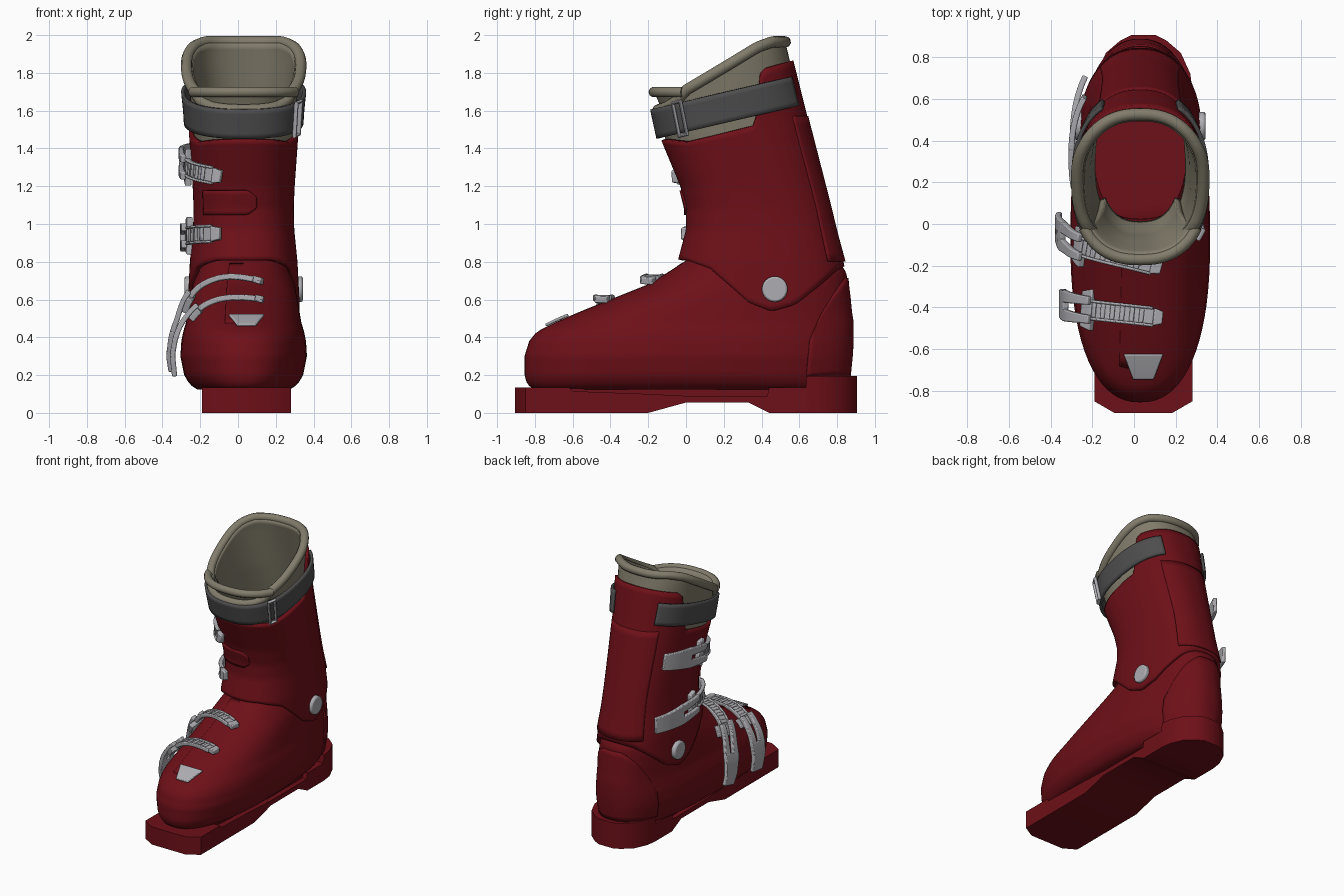
import bpy, bmesh
from math import sin, cos, radians, pi, sqrt
from mathutils import Vector
from mathutils.bvhtree import BVHTree

if "Cube" in bpy.data.objects:
    bpy.data.objects.remove(bpy.data.objects["Cube"])

def mat(name, c):
    m = bpy.data.materials.new(name)
    m.diffuse_color = (*c, 1)
    m.use_nodes = True
    m.node_tree.nodes["Principled BSDF"].inputs["Base Color"].default_value = m.diffuse_color
    return m

RED = mat("red_plastic", (0.155, 0.005, 0.009))
LINER = mat("liner_felt", (0.22, 0.2, 0.145))
STRAP = mat("strap_grey", (0.075, 0.075, 0.075))
METAL = mat("buckle_metal", (0.42, 0.42, 0.45))
CX = 0.03

def interp(tab, v):
    if v <= tab[0][0]:
        return tab[0][1:]
    for a, b in zip(tab, tab[1:]):
        if v <= b[0]:
            k = (v - a[0]) / (b[0] - a[0])
            return [p + (q - p) * k for p, q in zip(a[1:], b[1:])]
    return tab[-1][1:]

# Horizontal sections: z, front y, back y, half width
SHELL = [(.12, -.80, .84, .24), (.15, -.84, .86, .285), (.2, -.855, .865, .315), (.3, -.855, .875, .335),
         (.38, -.83, .88, .33), (.43, -.79, .88, .32), (.48, -.69, .88, .305), (.54, -.55, .87, .295),
         (.6, -.4, .865, .285), (.68, -.2, .855, .27), (.74, -.1, .85, .25), (.82, .02, .8, .22)]
LEG = [(.5, -.05, .88, .30), (.8, -.045, .835, .285), (.97, 0, .79, .268), (1.08, 0, .765, .265),
       (1.2, -.03, .735, .27), (1.44, -.13, .675, .287), (1.6, -.165, .635, .297), (1.8, -.185, .585, .318),
       (1.9, -.19, .56, .328), (2.0, -.2, .535, .325)]

def section(tab, n):
    def surf(th, z, off=0):
        f, b, w = interp(tab, z)
        f, b, w = f - off, b + off, w + off
        yc = f + .45 * (b - f)
        c, s = cos(th), sin(th)
        px, py = abs(c) ** (2 / n), abs(s) ** (2 / n)
        return Vector((CX + (w * px if c > 0 else -w * px), yc + ((b - yc) * py if s > 0 else (f - yc) * py), z))
    return surf

shell_s, leg_s = section(SHELL, 2.35), section(LEG, 2.4)

def finish(name, verts, faces, m, fix=False):
    me = bpy.data.meshes.new(name)
    me.from_pydata(verts, [], faces)
    if fix:
        bm = bmesh.new()
        bm.from_mesh(me)
        bmesh.ops.recalc_face_normals(bm, faces=bm.faces)
        bm.to_mesh(me)
        bm.free()
    ob = bpy.data.objects.new(name, me)
    bpy.context.collection.objects.link(ob)
    return style(ob, m)

def style(ob, m):
    ob.data.materials.append(m)
    bpy.ops.object.select_all(action='DESELECT')
    ob.select_set(True)
    bpy.context.view_layer.objects.active = ob
    bpy.ops.object.shade_smooth_by_angle(angle=radians(38))
    return ob

def bevel(ob, w, seg=2):
    b = ob.modifiers.new("bevel", 'BEVEL')
    b.width, b.segments, b.limit_method = w, seg, 'ANGLE'
    return ob

def patch(name, surf, m, a0, a1, zlo, zhi, off=lambda t, s: 0, thick=0, na=64, nz=20, cap=False):
    """Piece of a boot surface between two angles and two edge heights; also returns the top edge."""
    closed = a1 - a0 >= 360
    cols = na if closed else na + 1
    def edge(fn, th, z, o):
        for _ in range(6):
            z = .5 * z + .5 * fn(surf(th, z, o))
        return z
    grid = []
    for i in range(cols):
        s = i / na
        th = radians(a0 + (a1 - a0) * s)
        mid = 1.6 if surf is leg_s else .4
        lo, hi = edge(zlo, th, mid, off(0, s)), edge(zhi, th, mid, off(1, s))
        grid.append([surf(th, lo + (hi - lo) * j / nz, off(j / nz, s)) for j in range(nz + 1)])
    r = nz + 1
    faces = [(i * r + j, (i + 1) % cols * r + j, (i + 1) % cols * r + j + 1, i * r + j + 1)
             for i in range(na) for j in range(nz)]
    if cap:
        faces += [[i * r for i in reversed(range(cols))], [i * r + nz for i in range(cols)]]
    ob = finish(name, [v for c in grid for v in c], faces, m)
    if thick:
        mod = ob.modifiers.new("thickness", 'SOLIDIFY')
        mod.thickness, mod.offset = thick, -1
    return ob, [c[-1] for c in grid]

def cord(name, pts, r, m, closed):
    cu = bpy.data.curves.new(name, 'CURVE')
    cu.dimensions, cu.bevel_depth, cu.bevel_resolution, cu.use_fill_caps = '3D', r, 3, True
    sp = cu.splines.new('POLY')
    sp.points.add(len(pts) - 1)
    for p, q in zip(sp.points, pts):
        p.co = (*q, 1)
    sp.use_cyclic_u = closed
    ob = bpy.data.objects.new(name, cu)
    bpy.context.collection.objects.link(ob)
    bpy.ops.object.select_all(action='DESELECT')
    ob.select_set(True)
    bpy.context.view_layer.objects.active = ob
    bpy.ops.object.convert(target='MESH')
    return style(bpy.context.object, m)

# Lower shell with overlap flap and heel panel
shell, _ = patch("lower_shell", shell_s, RED, 0, 360, lambda p: .12, lambda p: .82, na=72, nz=35, cap=True)
patch("shell_overlap", shell_s, RED, 255, 300, lambda p: .48, lambda p: .8, lambda t, s: .01 - .03 * s, .012, 24, 16)
HEEL = [(.62, .21), (.66, .4), (.7, .5), (.78, .63), (.85, .72)]
patch("heel_panel", shell_s, RED, 46, 134, lambda p: .19, lambda p: interp(HEEL, p.y)[0],
      lambda t, s: .008, .012, 40, 14)

# Sole and its inset core lofted along y: y, half width, bottom, top
def loft_y(name, tab):
    sv = [(.045 + sx * w, y, z) for y, w, lo, hi in tab for sx, z in ((-1, lo), (1, lo), (1, hi), (-1, hi))]
    sf = [(4 * i + k, 4 * i + (k + 1) % 4, 4 * i + 4 + (k + 1) % 4, 4 * i + 4 + k)
          for i in range(len(tab) - 1) for k in range(4)]
    e = len(sv) - 4
    finish(name, sv, sf + [(3, 2, 1, 0), (e, e + 1, e + 2, e + 3)], RED, True)

loft_y("sole", [(-.905, .14, 0, .135), (-.85, .235, 0, .135), (-.62, .235, 0, .135), (-.6, .235, 0, .115),
                (-.2, .235, 0, .1), (0, .235, .055, .09), (.33, .235, .055, .09), (.43, .235, .005, .09),
                (.44, .235, 0, .135), (.635, .235, 0, .135), (.64, .235, 0, .195), (.72, .225, 0, .195),
                (.82, .18, 0, .195), (.88, .11, 0, .195), (.905, .06, 0, .195)])
loft_y("sole_core", [(-.66, .19, .05, .13), (.5, .2, .06, .13)])

# Cuff with stepped top edge, dipping bottom edge, raised spine and front flap
BOT = [(-.05, .8), (0, .8), (.13, .75), (.25, .64), (.33, .565), (.45, .52), (.58, .56), (.7, .66), (.8, .75), (.85, .775)]
TOP = [(-.13, 1.44), (0, 1.43), (.36, 1.52), (.37, 1.55), (.4, 1.8), (.43, 1.83), (.57, 1.87)]
cuff, _ = patch("cuff", leg_s, RED, 0, 360, lambda p: interp(BOT, p.y)[0], lambda p: interp(TOP, p.y)[0],
                thick=.025, na=120, nz=30)
patch("cuff_spine", leg_s, RED, 52, 128, lambda p: .79, lambda p: 1.57, lambda t, s: .01 - .005 * t, .012, 24, 16)
round_end = lambda p: .065 * sqrt(min(1, max(.02, (.11 - p.x) / .06)))
patch("cuff_flap", leg_s, RED, 222, 281, lambda p: 1.105 - round_end(p), lambda p: 1.105 + round_end(p),
      lambda t, s: .01, .012, 30, 6)

# Liner collar and tongue with rolled rims
COLLAR = [(-.16, 1.6), (-.1, 1.62), (-.05, 1.65), (0, 1.71), (.2, 1.83), (.38, 1.94), (.46, 1.97), (.55, 1.97)]
_, rim = patch("liner_collar", leg_s, LINER, 0, 360, lambda p: 1.3, lambda p: interp(COLLAR, p.y)[0],
               lambda t, s: -.028 + .01 * t, .035, 80, 20)
cord("liner_rim", rim, .03, LINER, True)
_, rim = patch("liner_tongue", leg_s, LINER, 210, 330, lambda p: 1.3, lambda p: 1.7,
               lambda t, s: -.06 + .055 * t ** 3, .03, 36, 14)
cord("tongue_rim", rim, .028, LINER, False)

# Closing strap, open at the back, with a wire ring on the right
zs = lambda p: 1.455 + .235 * (p.y + .13)
strap, _ = patch("top_strap", leg_s, STRAP, 120, 420, zs, lambda p: zs(p) + .165, lambda t, s: .024, .02, 80, 6)
ring = [leg_s(radians(a), 1.475 + dz, .036) for a, dz in ((-37, -.01), (-37, .165), (-29, .175), (-29, 0))]
cord("strap_ring", ring, .012, METAL, True)

# Surface lookup for fitting the hardware
def tree(obs):
    vs, fs = [], []
    for o in obs:
        n = len(vs)
        vs += [v.co.copy() for v in o.data.vertices]
        fs += [[i + n for i in p.vertices] for p in o.data.polygons]
    return BVHTree.FromPolygons(vs, fs)

TREE = tree([shell, cuff])

def hit(c, d):
    c, d = Vector(c), Vector(d).normalized()
    return TREE.ray_cast(c + d * 1.5, -d)[0], d

def ribbon(name, pts, wdir, widths, thick, m=METAL):
    """Flat bar along (point, outward) pairs."""
    vs, n = [], len(pts)
    for i, (p, out) in enumerate(pts):
        t = (pts[min(i + 1, n - 1)][0] - pts[max(i - 1, 0)][0]).normalized()
        w = Vector(wdir)
        w = (w - t * w.dot(t)).normalized()
        nn = t.cross(w)
        if nn.dot(out) < 0:
            nn = -nn
        k = i / (n - 1)
        h = w * (widths[0] + (widths[1] - widths[0]) * k) / 2
        vs += [p - h, p + h, p + h + nn * thick, p - h + nn * thick]
    fs = [(4 * i + k, 4 * i + (k + 1) % 4, 4 * i + 4 + (k + 1) % 4, 4 * i + 4 + k) for i in range(n - 1) for k in range(4)]
    e = 4 * n - 4
    return bevel(finish(name, vs, fs + [(3, 2, 1, 0), (e, e + 1, e + 2, e + 3)], m, True), .006)

def lift(pts, a, b=None, side=Vector()):
    b = a if b is None else b
    n = max(1, len(pts) - 1)
    return [(p + side + d * (a + (b - a) * i / n), d) for i, (p, d) in enumerate(pts)]

def buckle(name, ray, wdir, split):
    P = [hit(*ray(i / 32)) for i in range(33)]
    k = int(split * 32)
    wv = Vector(wdir)
    ribbon(name + "_ladder", lift(P[:k + 2], .01), wdir, (.07, .09), .018)
    ribbon(name + "_ladder_tip", lift(P[:3], .012), wdir, (.06, .085), .034)
    for i in range(4, k - 1, 2):                       # ladder rungs
        ribbon(f"{name}_rung_{i}", lift(P[i:i + 2], .026), wdir, (.07, .07), .012)
    ribbon(name + "_bracket", lift(P[k - 1:k + 3], .002), wdir, (.2, .17), .035)
    mid = k + (32 - k) // 2
    for tag, s in (("a", -1), ("b", 1)):               # side rails and lever arms around the slot
        ribbon(f"{name}_rail_{tag}", lift(P[2:k + 1], .012, side=wv * s * .042), wdir, (.014, .014), .03)
        ribbon(f"{name}_arm_{tag}", lift(P[k - 1:mid + 1], .035, .04, wv * s * .045), wdir, (.04, .06), .028)
    ribbon(name + "_lever", lift(P[mid - 1:], .04, .05), wdir, (.15, .12), .028)

def over_foot(y0, y1, zc, a0, a1):
    def ray(t):
        a = radians(a0 + (a1 - a0) * t)
        return (CX, y0 + (y1 - y0) * t, zc), (sin(a), 0, cos(a))
    return ray

def round_leg(z0, z1, yc, a0, a1):
    def ray(t):
        a = radians(a0 + (a1 - a0) * t)
        return (CX, yc, z0 + (z1 - z0) * t), (cos(a), sin(a), 0)
    return ray

# Four buckles
buckle("toe_buckle", over_foot(-.45, -.37, .25, 17, -98), (0, 1, 0), .52)
buckle("instep_buckle", over_foot(-.21, 0, .3, 14, -100), (0, 1, 0), .5)
buckle("lower_cuff_buckle", round_leg(.95, .92, .38, 253, 128), (0, 0, 1), .45)
buckle("upper_cuff_buckle", round_leg(1.25, 1.37, .3, 252, 130), (0, 0, 1), .45)

# Toe plate
ribbon("toe_plate", lift([hit((.045, -.62 - .03 * i, .2), (0, 0, 1)) for i in range(5)], .002),
       (1, 0, 0), (.19, .1), .016)

# Ankle pivots
for s, side in ((-1, "left"), (1, "right")):
    bpy.ops.mesh.primitive_cylinder_add(vertices=24, radius=.068, depth=.04,
                                        location=(CX + s * .293, .47, .655), rotation=(0, pi / 2, 0))
    piv = bpy.context.object
    piv.name = side + "_ankle_pivot"
    bevel(style(piv, METAL), .01)
